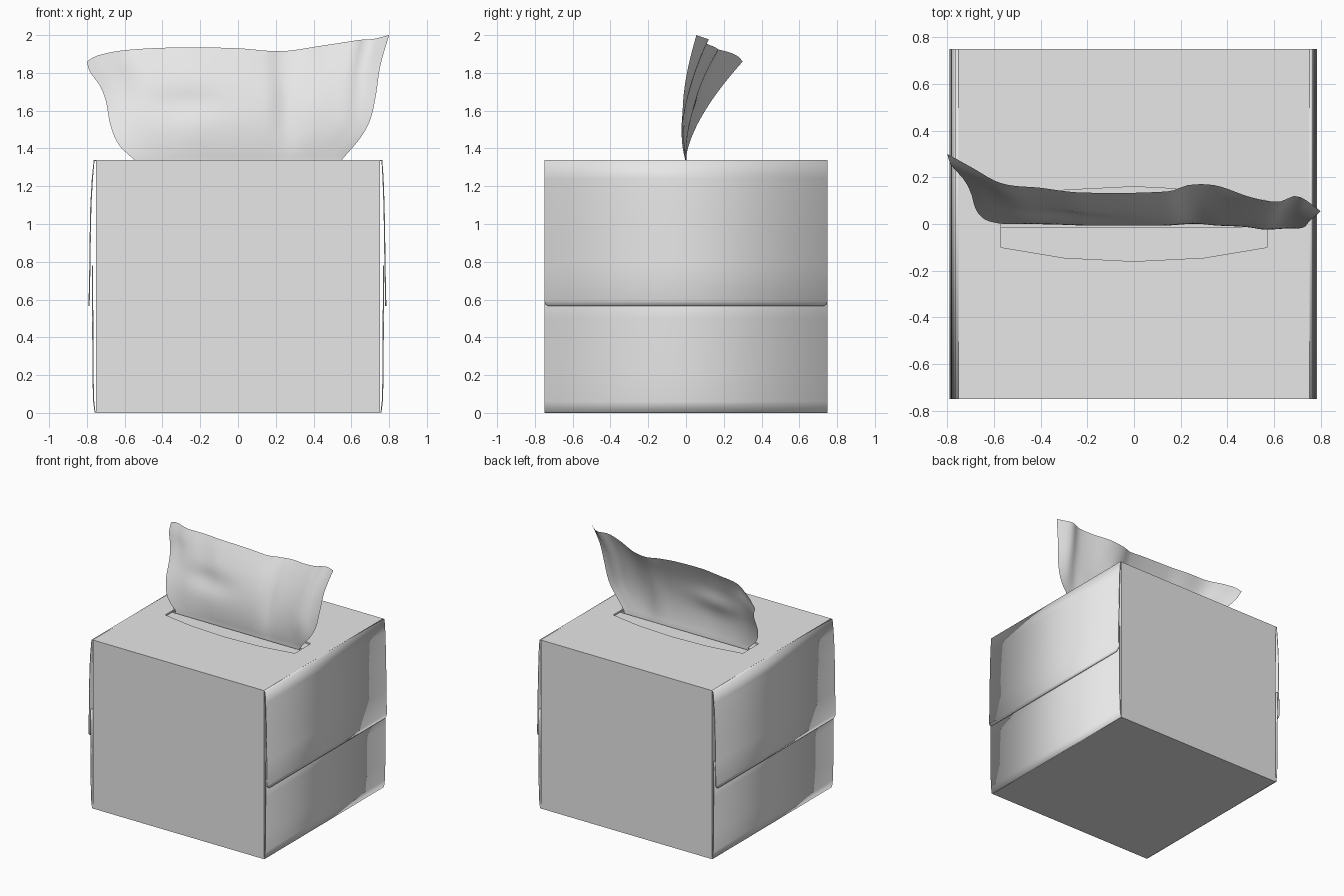
import bpy, bmesh, math

if "Cube" in bpy.data.objects:
    bpy.data.objects.remove(bpy.data.objects["Cube"])

def material(name, c):
    m = bpy.data.materials.new(name)
    m.diffuse_color = (*c, 1)
    m.use_nodes = True
    m.node_tree.nodes["Principled BSDF"].inputs["Base Color"].default_value = m.diffuse_color
    return m

card = material("pale card", (0.8, 0.8, 0.8))
paper = material("tissue paper", (0.8, 0.8, 0.8))
H, D, W = 1.34, 0.75, 0.752

def make(name, verts, faces, mat, smooth=False):
    me = bpy.data.meshes.new(name)
    me.from_pydata(verts, [], faces)
    bm = bmesh.new()
    bm.from_mesh(me)
    bmesh.ops.recalc_face_normals(bm, faces=bm.faces)
    bm.to_mesh(me)
    bm.free()
    ob = bpy.data.objects.new(name, me)
    bpy.context.collection.objects.link(ob)
    me.materials.append(mat)
    if smooth:
        bpy.ops.object.select_all(action='DESELECT')
        ob.select_set(True)
        bpy.context.view_layer.objects.active = ob
        bpy.ops.object.shade_smooth_by_angle(angle=math.radians(40))
    return ob

def prism(name, outline, z0, z1, mat):
    n = len(outline)
    verts = [(x, y, z) for z in (z0, z1) for x, y in outline]
    faces = [tuple(range(n)), tuple(range(n, 2 * n))]
    faces += [(i, (i + 1) % n, n + (i + 1) % n, n + i) for i in range(n)]
    return make(name, verts, faces, mat)

def rect(x, y):
    return [(-x, -y), (x, -y), (x, y), (-x, y)]

def cut(ob, cutter):
    m = ob.modifiers.new("cut", 'BOOLEAN')
    m.operation, m.solver, m.object = 'DIFFERENCE', 'EXACT', cutter
    cutter.hide_render = True
    cutter.hide_viewport = True

# hollow carton with a bowed slot in its top
body = prism("carton", rect(W, D), 0, H, card)
cut(body, prism("cavity_cutter", rect(W - 0.01, D - 0.01), 0.01, H - 0.012, card))
front_arc = [(-0.57, -0.10), (-0.3, -0.145), (0, -0.16), (0.3, -0.145), (0.57, -0.10)]
back_arc = [(-x, -y) for x, y in front_arc]
cut(body, prism("slot_cutter", front_arc + back_arc, H - 0.1, H + 0.1, card))

# film halves below the slot, leaving a slit for the tissue
for s, nm in ((-1, "film_front"), (1, "film_back")):
    prism(nm, [(-0.6, s * 0.012), (0.6, s * 0.012), (0.6, s * 0.2), (-0.6, s * 0.2)],
          H - 0.016, H - 0.0125, card)

# glued side flaps: rows of (x, z, half width)
def flap(name, rows, s):
    verts = [(s * x, e * w, z) for x, z, w in rows for e in (-1, 1)]
    faces = [(2 * i, 2 * i + 1, 2 * i + 3, 2 * i + 2) for i in range(len(rows) - 1)]
    ob = make(name, verts, faces, card, True)
    m = ob.modifiers.new("thickness", 'SOLIDIFY')
    m.thickness, m.offset = 0.006, 0

for s, side, b in ((1, "right", 0.0), (-1, "left", 0.006)):
    flap("upper_flap_" + side,
         [(0.748, H - 0.003, D), (0.762, H - 0.004, D), (0.768 + b / 2, 1.24, D),
          (0.773 + b, 1.1, D), (0.776 + b, 0.95, D), (0.778 + b, 0.78, D),
          (0.782 + b, 0.592, D), (0.782 + b, 0.576, D - 0.006), (0.782 + b, 0.565, D - 0.022)], s)
    flap("lower_flap_" + side,
         [(0.748, 0.003, D), (0.757, 0.004, D), (0.764, 0.06, D), (0.768, 0.2, D),
          (0.769, 0.5, D), (0.771, 0.78, D)], s)

# tissue sheet, shaped by its edge curves
def curve(pts, t):
    for i in range(len(pts) - 1):
        (a, p), (b, q) = pts[i], pts[i + 1]
        if t <= b:
            # cubic through neighbouring points
            o = pts[max(i - 1, 0)]
            r = pts[min(i + 2, len(pts) - 1)]
            m0 = (q - o[1]) / (b - o[0]) * (b - a)
            m1 = (r[1] - p) / (r[0] - a) * (b - a)
            k = (t - a) / (b - a)
            return ((2*k**3 - 3*k**2 + 1) * p + (k**3 - 2*k**2 + k) * m0
                    + (3*k**2 - 2*k**3) * q + (k**3 - k**2) * m1)
    return pts[-1][1]

left = [(0, -0.55), (0.15, -0.63), (0.35, -0.675), (0.6, -0.70), (0.75, -0.73), (0.9, -0.785), (1, -0.80)]
right = [(0, 0.55), (0.18, 0.65), (0.32, 0.70), (0.52, 0.73), (0.73, 0.75), (0.85, 0.77), (1, 0.80)]
top_z = [(-0.8, 1.86), (-0.75, 1.89), (-0.6, 1.92), (-0.3, 1.935), (0, 1.93), (0.23, 1.915),
         (0.45, 1.945), (0.65, 1.975), (0.72, 1.98), (0.8, 2.0)]
top_y = [(-0.8, 0.30), (-0.7, 0.245), (-0.57, 0.175), (-0.4, 0.155), (-0.23, 0.135), (0.15, 0.14),
         (0.23, 0.165), (0.35, 0.165), (0.5, 0.115), (0.62, 0.095), (0.7, 0.12), (0.8, 0.055)]

def bump(x, z, cx, cz, rx, rz):
    return math.exp(-((x - cx) / rx) ** 2 - ((z - cz) / rz) ** 2)

NU, NV = 56, 30
verts = [(-0.55 + 1.1 * i / NU, 0, 1.2) for i in range(NU + 1)]
for j in range(NV + 1):
    v = j / NV
    for i in range(NU + 1):
        u = i / NU
        xt = -0.8 + 1.6 * u
        x = curve(left, v) * (1 - u) + curve(right, v) * u
        z = H + v * (curve(top_z, xt) - H)
        belly = 0.005 + 0.028 * min(1, u * 3)
        y = curve(top_y, xt) * v ** 1.5 - belly * math.sin(math.pi * v)
        y += 0.022 * bump(x, z, -0.28, 1.64, 0.2, 0.08)       # dents
        y += 0.018 * bump(x, z, 0.26, 1.6, 0.06, 0.2)
        y -= 0.015 * bump(x, z, 0.58, 1.5, 0.07, 0.15)
        verts.append((x, y, z))
n = NU + 1
faces = [(j * n + i, j * n + i + 1, (j + 1) * n + i + 1, (j + 1) * n + i)
         for j in range(NV + 1) for i in range(NU)]
make("tissue", verts, faces, paper, True)
